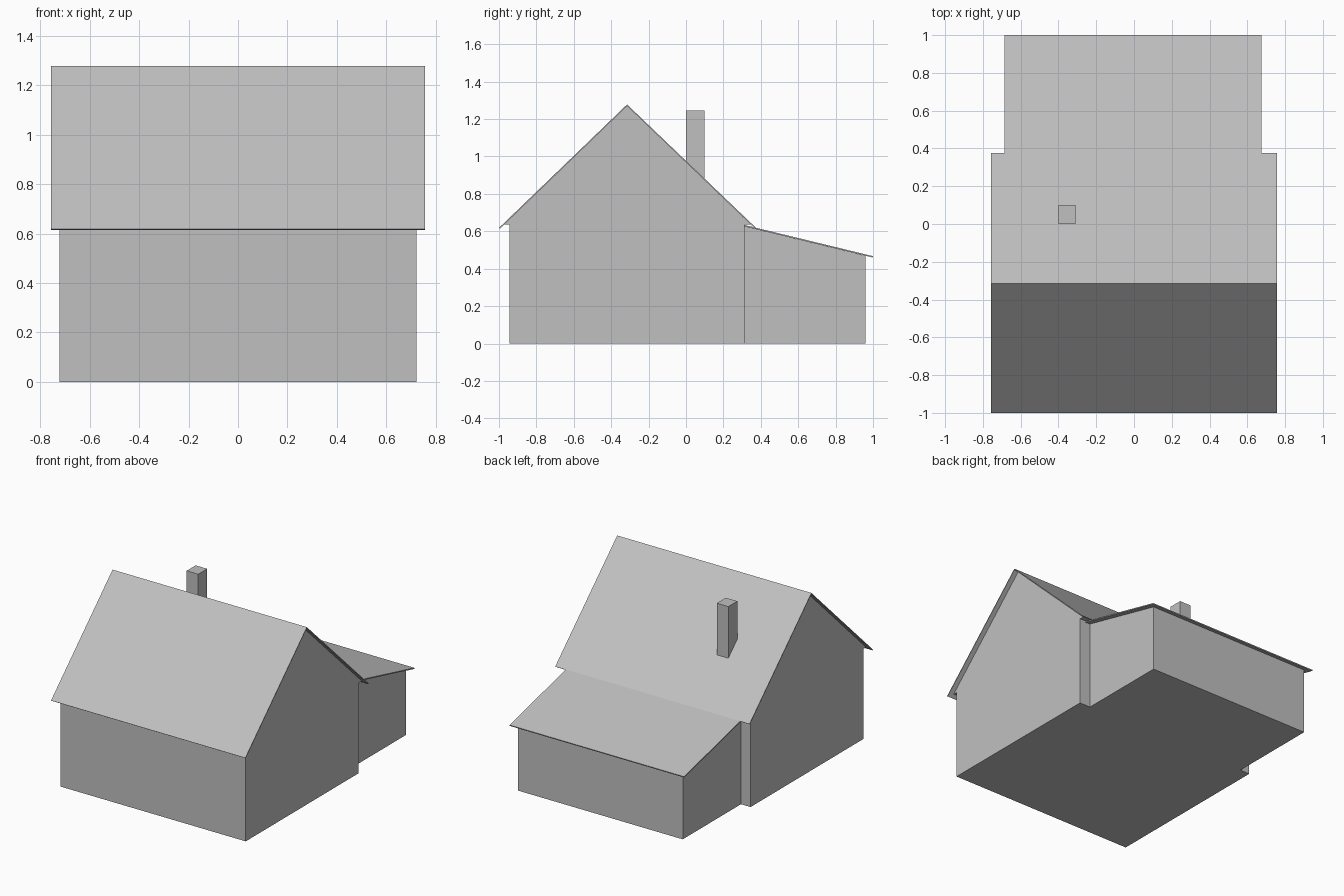
import bpy
import bmesh

cube = bpy.data.objects.get("Cube")
if cube:
    bpy.data.objects.remove(cube, do_unlink=True)

GREY = (0.53, 0.53, 0.53, 1.0)
mat = bpy.data.materials.new("plain_grey")
mat.use_nodes = True
mat.diffuse_color = GREY
mat.node_tree.nodes["Principled BSDF"].inputs["Base Color"].default_value = GREY


def prism(name, profile, x0, x1):
    """Extrude a closed (y, z) profile along x."""
    bm = bmesh.new()
    face = bm.faces.new([bm.verts.new((x0, y, z)) for y, z in profile])
    ext = bmesh.ops.extrude_face_region(bm, geom=[face])
    moved = [v for v in ext["geom"] if isinstance(v, bmesh.types.BMVert)]
    bmesh.ops.translate(bm, verts=moved, vec=(x1 - x0, 0, 0))
    bmesh.ops.recalc_face_normals(bm, faces=bm.faces)
    mesh = bpy.data.meshes.new(name)
    bm.to_mesh(mesh)
    bm.free()
    mesh.materials.append(mat)
    obj = bpy.data.objects.new(name, mesh)
    bpy.context.collection.objects.link(obj)
    return obj


FRONT, BACK = -0.945, 0.312     # main wall faces
RIDGE_Y, RIDGE_Z = -0.315, 1.278
WALL_TOP, EAVE_Z = 0.635, 0.618
T = 0.008                       # vertical roof thickness

# Main house: walls with a gable that spreads out to the eaves
prism("main_walls",
      [(FRONT, 0), (BACK, 0), (BACK, WALL_TOP), (0.348, WALL_TOP),
       (RIDGE_Y, RIDGE_Z - T), (-0.978, WALL_TOP), (FRONT, WALL_TOP)],
      -0.722, 0.722)

# Thin pitched roof
prism("main_roof",
      [(-1.0, EAVE_Z), (RIDGE_Y, RIDGE_Z), (0.375, EAVE_Z),
       (0.37, EAVE_Z - T / 2), (RIDGE_Y, RIDGE_Z - T),
       (-0.995, EAVE_Z - T / 2)],
      -0.757, 0.757)

# Rear lean-to and its shallow roof
prism("rear_walls",
      [(BACK, 0), (0.96, 0), (0.96, 0.469), (BACK, 0.626)],
      -0.647, 0.638)
prism("rear_roof",
      [(BACK, 0.634), (1.0, 0.467), (0.998, 0.46), (BACK, 0.626)],
      -0.685, 0.675)

# Chimney rising from the floor through the rear slope
prism("chimney", [(0.0, 0), (0.1, 0), (0.1, 1.245), (0.0, 1.245)],
      -0.4, -0.31)
